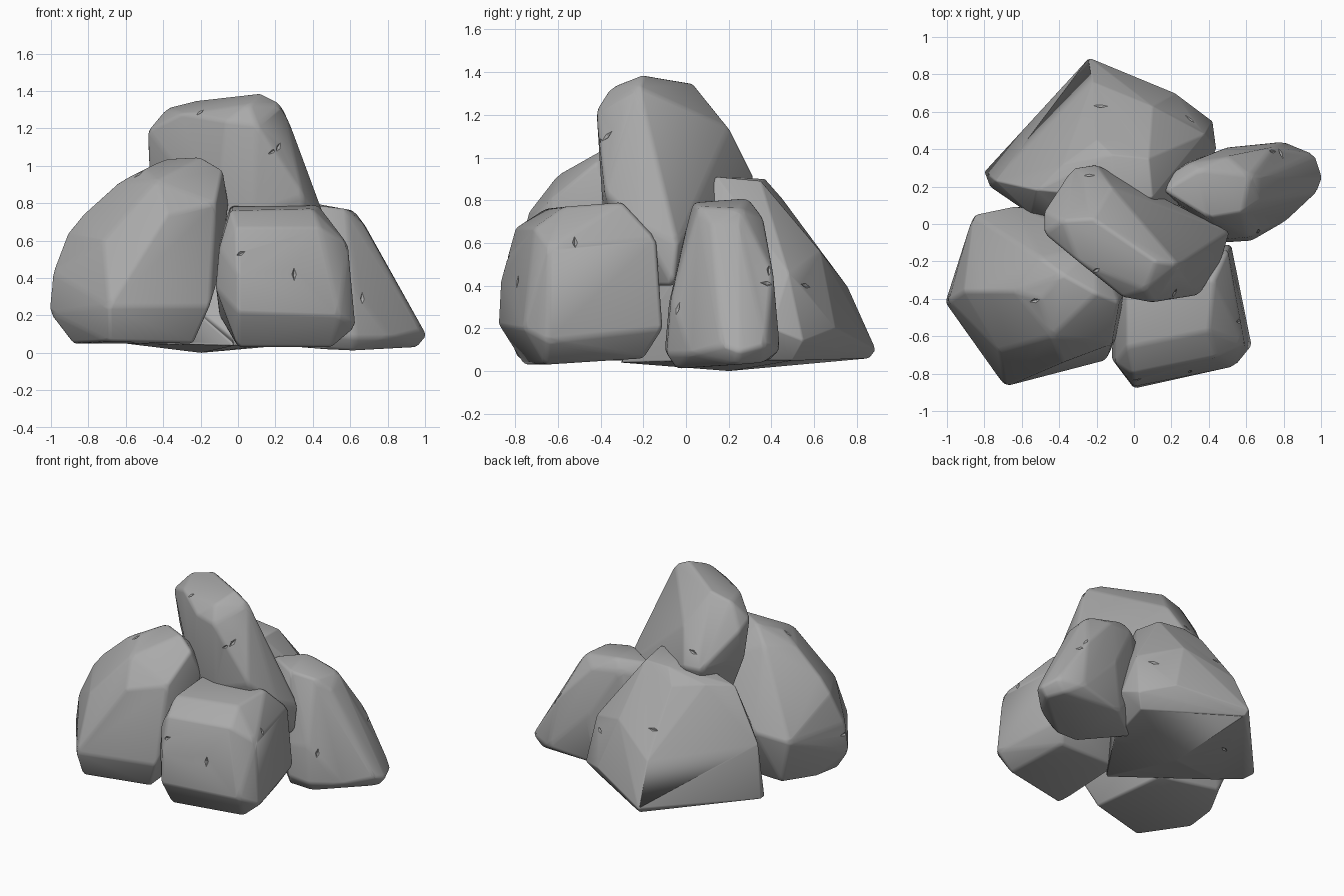
import bpy
import bmesh
from mathutils import Vector
from mathutils.bvhtree import BVHTree

cube = bpy.data.objects.get("Cube")
if cube:
    bpy.data.objects.remove(cube, do_unlink=True)

# One plain stone colour
stone = bpy.data.materials.new("stone_grey")
stone.use_nodes = True
stone.diffuse_color = (0.4, 0.4, 0.4, 1)
stone.node_tree.nodes["Principled BSDF"].inputs["Base Color"].default_value = (0.4, 0.4, 0.4, 1)


def add_object(name, bm):
    mesh = bpy.data.meshes.new(name)
    bm.to_mesh(mesh)
    bm.free()
    mesh.materials.append(stone)
    obj = bpy.data.objects.new(name, mesh)
    bpy.context.collection.objects.link(obj)
    return obj


def hull(corners):
    """Convex block spanned by a handful of corner points."""
    bm = bmesh.new()
    for c in corners:
        bm.verts.new(c)
    found = bmesh.ops.convex_hull(bm, input=bm.verts[:])
    loose = set(found["geom_interior"]) | set(found["geom_unused"])
    bmesh.ops.delete(bm, geom=[v for v in loose if isinstance(v, bmesh.types.BMVert)], context='VERTS')
    bmesh.ops.recalc_face_normals(bm, faces=bm.faces[:])
    return bm


def add_chip(rock, tree, name, origin, aim, along):
    """Small wedge-shaped crack cut where a ray meets the rock."""
    hit, normal, _, _ = tree.ray_cast(Vector(origin), Vector(aim))
    if hit is None:
        return
    run = Vector(along)
    run = (run - normal * run.dot(normal)).normalized()
    side = normal.cross(run)
    ends = [hit + run * 0.07, hit - run * 0.07, hit + side * 0.025, hit - side * 0.025]
    corners = [p + normal * 0.012 for p in ends] + [hit - normal * 0.012]
    cutter = add_object(name, hull(corners))
    cutter.hide_render = True
    cutter.hide_set(True)
    cutter.display_type = 'WIRE'
    cut = rock.modifiers.new("chip", 'BOOLEAN')
    cut.operation = 'DIFFERENCE'
    cut.solver = 'EXACT'
    cut.object = cutter


def add_rock(name, corners, chips):
    """Faceted boulder with softly worn edges."""
    bm = hull(corners)
    bmesh.ops.dissolve_limit(bm, angle_limit=0.1, verts=bm.verts[:], edges=bm.edges[:])
    for f in bm.faces:
        f.smooth = True
    tree = BVHTree.FromBMesh(bm)
    rock = add_object(name, bm)
    worn = rock.modifiers.new("worn_edges", 'BEVEL')
    worn.width = 0.018
    worn.segments = 3
    worn.limit_method = 'ANGLE'
    worn.angle_limit = 0.15
    for i, chip in enumerate(chips):
        add_chip(rock, tree, f"{name}_chip_cutter_{i + 1}", *chip)


FRONT, RIGHT, BACK, DOWN = (0, 1, 0), (-1, 0, 0), (0, -1, 0), (0, 0, -1)

# Tall boulder, front and -x side
add_rock("tall_boulder", [
    (-.38, -.27, 1.04), (-.2, -.37, 1.05), (-.08, -.42, .98), (-.05, -.35, .8),
    (-.64, -.36, .91), (-.5, -.18, .95), (-.83, -.36, .74), (-.91, -.36, .64),
    (-.99, -.41, .43), (-1.01, -.42, .22), (-.86, .05, .42), (-.62, .1, .45),
    (-.2, 0, .5), (-.2, -.1, .8), (-.69, -.87, .25), (-.15, -.73, .25),
    (-.09, -.6, .45), (-.72, -.68, .6), (-.38, -.74, .74), (-.12, -.64, .8),
    (-.44, -.6, .92), (-.5, -.4, .98),
    (-.88, -.48, .05), (-.87, -.25, .07), (-.69, -.79, .06), (-.24, -.66, .05),
    (-.3, -.1, .05), (-.75, -.03, .08),
], [((-.53, -.41, 2), DOWN, (1, .4, 0)),
    ((-2, -.4, .35), (1, 0, 0), (0, 1, 0))])

# Squat block, front
add_rock("squat_block", [
    (-.04, -.66, .76), (.4, -.57, .77), (.43, -.3, .79), (-.04, -.3, .79),
    (-.01, -.8, .67), (.44, -.71, .67), (0, -.87, .42), (0, -.88, .22),
    (.54, -.76, .2), (.59, -.64, .58), (.63, -.65, .14), (.5, -.14, .62),
    (.52, -.11, .2), (-.1, -.74, .56), (-.12, -.72, .35), (-.1, -.18, .6),
    (-.1, -.13, .2), (0, -.76, .03), (.5, -.66, .03), (.45, -.2, .06), (0, -.2, .06),
], [((.3, -2, .42), FRONT, (0, .1, 1)), ((.01, -2, .53), FRONT, (1, 0, .5)),
    ((2, -.52, .6), RIGHT, (0, 0, 1))])

# Leaning slab, +x side
add_rock("leaning_slab", [
    (.4, .03, .79), (.58, .06, .77), (.62, .26, .76), (.35, .29, .81),
    (.16, .18, .78), (.67, .12, .69), (.68, .25, .68), (.5, .36, .72),
    (.3, .33, .74), (.17, .25, .7), (.98, .17, .12),
    (1.01, .25, .09), (.97, .37, .12), (.96, .24, .03), (.9, .36, .04),
    (.8, .44, .1), (.74, .41, .46), (.5, .41, .4), (.45, .39, .05),
    (.25, .32, .3), (.14, .18, .5), (.2, .2, .04), (.48, -.1, .1),
    (.63, -.09, .08), (.82, .02, .08), (.62, -.04, .01), (.47, -.08, .32),
    (.61, -.07, .34), (.46, -.05, .02),
], [((2, -.04, .29), RIGHT, (0, .3, 1)), ((2, .38, .41), RIGHT, (0, 1, .1)),
    ((.74, .39, 2), DOWN, (1, .3, 0))])

# Broad pyramid, back, its foot reaching under the pile
add_rock("broad_pyramid", [
    (-.12, .37, .9), (-.2, .45, .81), (.1, .14, .91), (-.1, .14, .91),
    (.08, .35, .89), (-.24, .89, .1), (-.23, .86, .06), (.22, .7, .2),
    (.42, .55, .14), (.44, .4, .2), (.38, .48, .46), (.1, .63, .56),
    (-.2, .62, .59), (-.22, .76, .39), (-.8, .28, .09), (-.77, .2, .07),
    (-.74, .23, .45), (-.52, .18, .8), (-.38, .32, .82), (-.55, .05, .5),
    (-.6, .1, .05), (.25, .1, .05), (-.2, .2, 0), (.36, .5, .05),
    (.2, .05, .6), (-.02, -.31, .04), (-.02, -.28, .1),
], [((-.18, .63, 2), DOWN, (1, 0, 0)), ((.3, 2, .4), BACK, (1, 0, .4)),
    ((-.4, .45, -1), (0, 0, 1), (1, .4, 0))])

# Tilted capstone, resting on the others
add_rock("tilted_capstone", [
    (-.48, .07, 1.14), (-.48, -.05, 1.19), (-.47, 0, .92), (-.37, 0, .66),
    (-.25, .21, .67), (-.33, .3, .9), (-.2, .32, .9), (-.38, .02, 1.31),
    (-.22, .03, 1.35), (-.12, .2, 1.14), (.12, -.2, 1.39), (.24, -.22, 1.33),
    (.06, -.35, 1.33), (.1, -.42, 1.22), (-.06, -.39, 1.24), (-.3, -.2, 1.28),
    (.35, -.38, .84), (.46, -.21, .68), (.08, -.39, .75), (-.12, -.34, .72),
    (.51, -.04, .6), (.5, -.06, .4), (.35, .03, .72), (.08, .16, .72),
    (.3, -.25, .4), (.1, 0, .42),
], [((.19, -2, 1.08), FRONT, (1, 0, .6)), ((-.2, -2, 1.29), FRONT, (.5, 0, 1)),
    ((2, -.37, 1.1), RIGHT, (0, 1, .5)), ((-.24, .26, 2), DOWN, (1, -.5, 0))])
